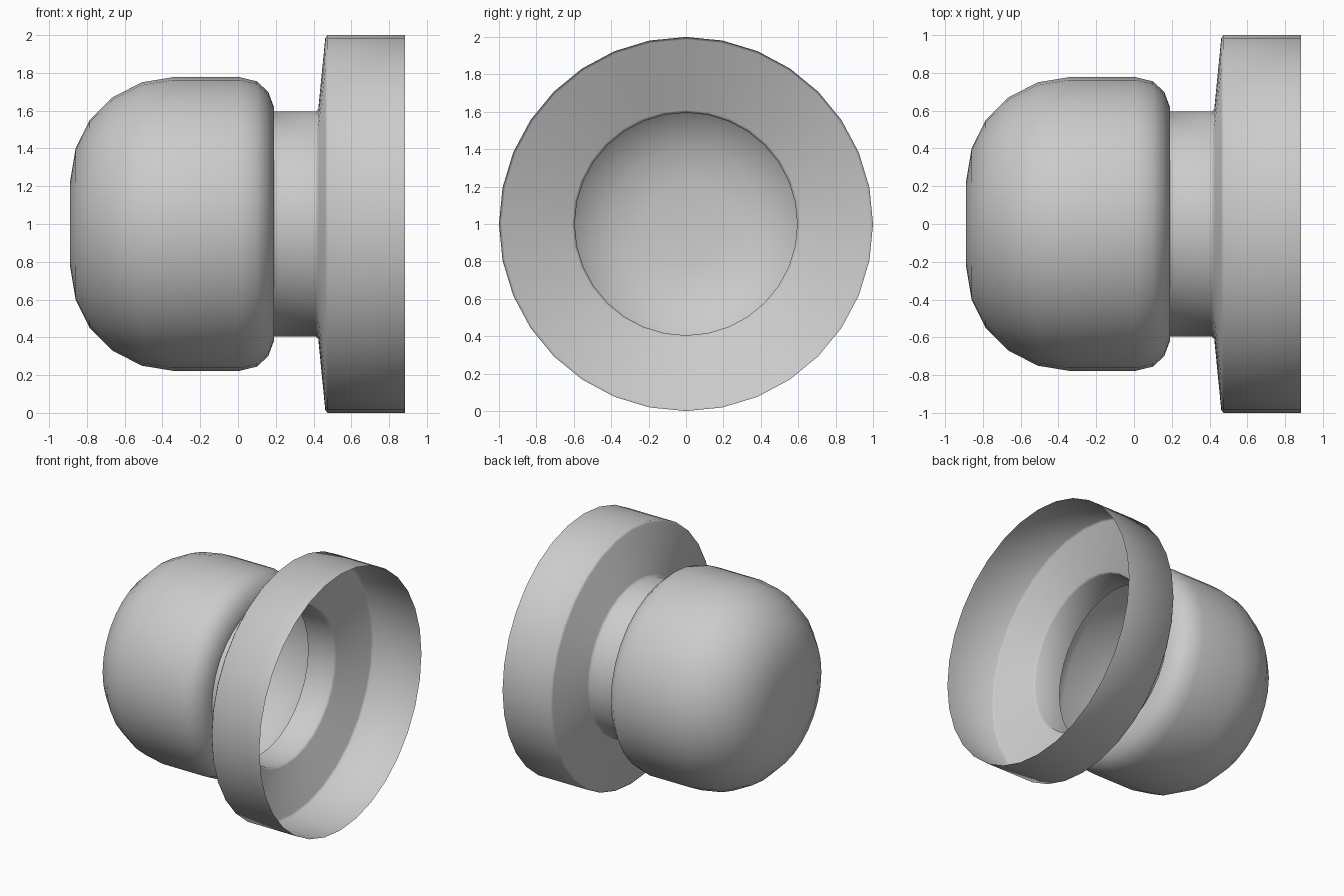
import bpy, bmesh, math

if "Cube" in bpy.data.objects:
    bpy.data.objects.remove(bpy.data.objects["Cube"])

SIDES = 32
AXIS_Z = 1.0

grey = bpy.data.materials.new("plain_grey")
grey.diffuse_color = (0.6, 0.6, 0.6, 1)
grey.use_nodes = True
grey.node_tree.nodes["Principled BSDF"].inputs["Base Color"].default_value = grey.diffuse_color


def lathe(name, profile, angle):
    """Revolve (x, radius) points about the horizontal axis as an open shell."""
    bm = bmesh.new()
    rings = []
    for x, r in profile:
        rings.append([bm.verts.new((x, r * math.sin(2 * math.pi * i / SIDES),
                                    AXIS_Z + r * math.cos(2 * math.pi * i / SIDES)))
                      for i in range(SIDES)])
    for a, b in zip(rings, rings[1:]):
        for i in range(SIDES):
            j = (i + 1) % SIDES
            bm.faces.new((a[i], b[i], b[j], a[j]))
    # flat end cap on the closed left end
    bm.faces.new(rings[0])
    bmesh.ops.recalc_face_normals(bm, faces=bm.faces)
    # make sure the cap side faces outward (-x)
    bm.faces.ensure_lookup_table()
    if bm.faces[-1].normal.x > 0:
        bmesh.ops.reverse_faces(bm, faces=bm.faces)
    mesh = bpy.data.meshes.new(name)
    bm.to_mesh(mesh)
    bm.free()
    mesh.materials.append(grey)
    obj = bpy.data.objects.new(name, mesh)
    bpy.context.collection.objects.link(obj)
    bpy.context.view_layer.objects.active = obj
    obj.select_set(True)
    bpy.ops.object.shade_smooth_by_angle(angle=math.radians(angle))
    obj.select_set(False)
    return obj


# rounded dome, narrow neck and wide open collar in one thin shell
dome = [(-0.89, 0.22), (-0.86, 0.40), (-0.785, 0.55), (-0.665, 0.67),
        (-0.51, 0.75), (-0.345, 0.777), (0.01, 0.777), (0.10, 0.755),
        (0.16, 0.70), (0.19, 0.62)]
neck = [(0.19, 0.595), (0.41, 0.595), (0.425, 0.61)]
collar = [(0.462, 0.985), (0.475, 1.0), (0.885, 1.0)]
lathe("hollow_knob_shell", dome + neck + collar, 50)
